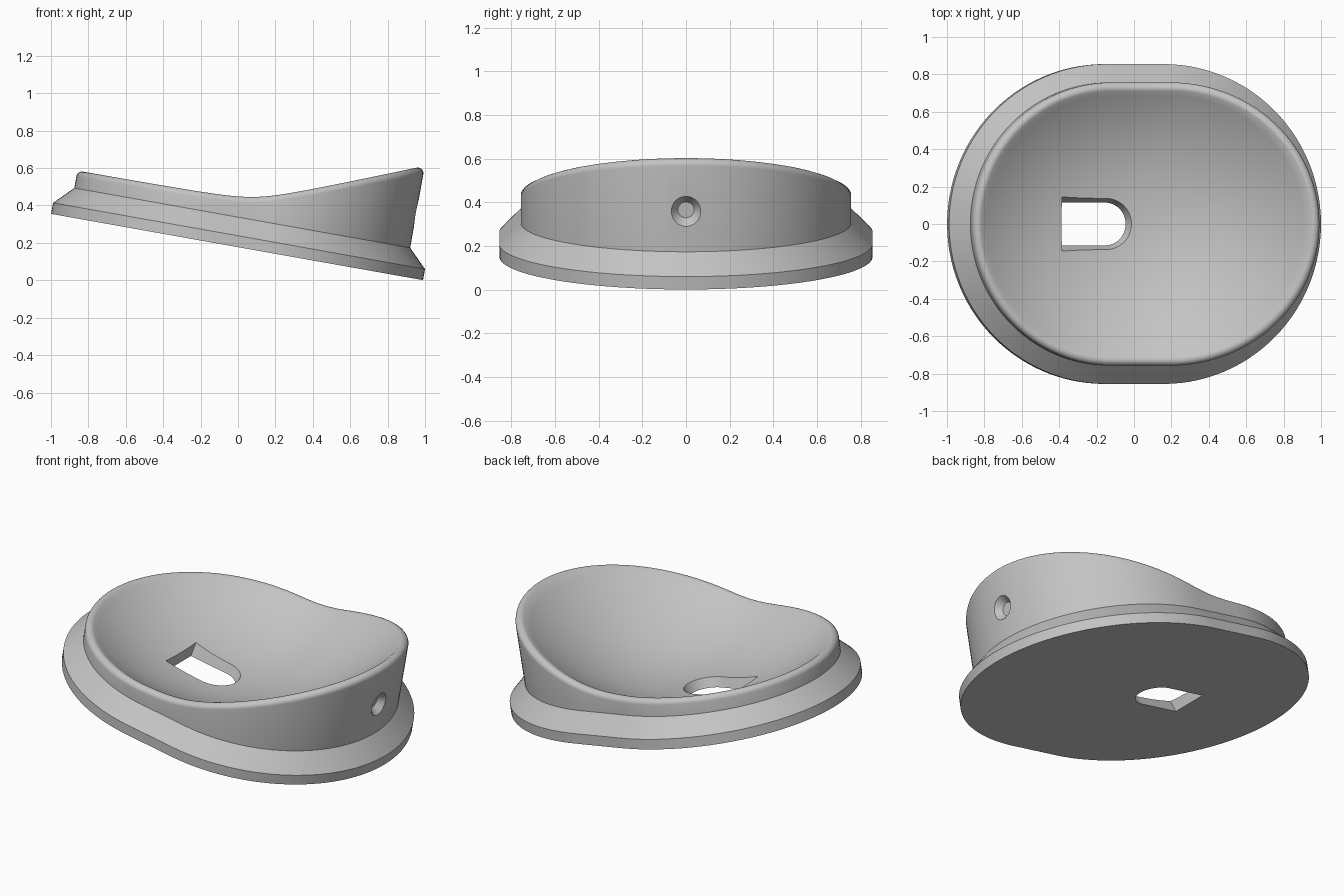
import bpy, bmesh
from math import sin, cos, pi, radians, sqrt
from mathutils import Matrix, Vector

cube = bpy.data.objects.get("Cube")
if cube:
    bpy.data.objects.remove(cube, do_unlink=True)

grey = bpy.data.materials.new("plain_grey")
grey.use_nodes = True
colour = (0.55, 0.55, 0.55, 1)
grey.diffuse_color = colour
grey.node_tree.nodes["Principled BSDF"].inputs["Base Color"].default_value = colour

# The whole part is modelled flat, then tilted onto its low end
TILT = Matrix.Translation((-0.005, 0, 0.178)) @ Matrix.Rotation(radians(10.1), 4, 'Y')
D = 0.155            # half distance between the two end arcs
WALL = 0.757         # wall arc radius
FLOOR = 0.05         # bowl floor height
CENTRE = Vector((-0.14, 0))


def stadium(r, arc=56, side=10):
    pts = []
    for sign in (1, -1):
        for i in range(arc + 1):
            a = pi * (i / arc - 0.5)
            pts.append(Vector((sign * (D + r * cos(a)), sign * r * sin(a))))
        for i in range(1, side):
            pts.append(Vector((sign * D * (1 - 2 * i / side), sign * r)))
    return pts


def loft(name, rings):
    bm = bmesh.new()
    loops = [[bm.verts.new(p) for p in ring] for ring in rings]
    n = len(loops[0])
    for a, b in zip(loops, loops[1:]):
        for i in range(n):
            j = (i + 1) % n
            bm.faces.new((a[i], a[j], b[j], b[i]))
    bm.faces.new(loops[0][::-1])
    bm.faces.new(loops[-1])
    bmesh.ops.recalc_face_normals(bm, faces=bm.faces)
    mesh = bpy.data.meshes.new(name)
    bm.to_mesh(mesh)
    bm.free()
    mesh.materials.append(grey)
    obj = bpy.data.objects.new(name, mesh)
    bpy.context.collection.objects.link(obj)
    obj.matrix_world = TILT
    return obj


def rim_height(u):
    # level over one half, then a soft bend into a straight rise
    t = u - 0.04
    return 0.25 + 0.385 * (t + sqrt(t * t + 0.0225)) / 2


# Flange, chamfer and wall
rings = [[(p.x, p.y, h) for p in stadium(r)]
         for r, h in ((0.855, 0), (0.855, 0.06), (WALL, 0.158))]
rim = [rim_height(p.x) for p in stadium(WALL)]

# Rounded rim
FILLET = 0.03
for k in range(9):
    a = radians(15 * k)
    outline = stadium(WALL - FILLET + FILLET * cos(a))
    rings.append([(p.x, p.y, h - FILLET + FILLET * sin(a))
                  for p, h in zip(outline, rim)])

# Bowl sinking to a nearly flat floor
edge = rings[-1]
STEPS = 28
for k in range(1, STEPS):
    s = 1 - k / STEPS
    ring = []
    for x, y, h in edge:
        p = CENTRE.lerp(Vector((x, y)), s)
        ring.append((p.x, p.y, FLOOR + (h - FLOOR) * s ** 2.3))
    rings.append(ring)
body = loft("tilted_bowl_body", rings)


# Slot cutter: square at one end, round at the other, flaring upwards
def slot_ring(h):
    r = 0.115 + 0.4 * h
    pts = [(-0.40, r, h), (-0.40, -r, h)]
    for i in range(25):
        a = pi * (i / 24 - 0.5)
        pts.append((-0.155 + r * cos(a), r * sin(a), h))
    return pts


slot = loft("slot_cutter", [slot_ring(-0.05), slot_ring(0.2)])


# Countersunk blind hole in the high end
def hole_ring(u, r):
    return [(u, r * cos(2 * pi * i / 40), 0.346 + r * sin(2 * pi * i / 40))
            for i in range(40)]


face = D + WALL
hole = loft("hole_cutter", [hole_ring(face + 0.04, 0.103),
                            hole_ring(face - 0.04, 0.037)])

bpy.context.view_layer.update()
bpy.ops.object.select_all(action='DESELECT')
body.select_set(True)
bpy.context.view_layer.objects.active = body
for cutter in (slot, hole):
    mod = body.modifiers.new(cutter.name, 'BOOLEAN')
    mod.operation = 'DIFFERENCE'
    mod.solver = 'EXACT'
    mod.object = cutter
    bpy.ops.object.modifier_apply(modifier=mod.name)
    bpy.data.objects.remove(cutter, do_unlink=True)
bpy.ops.object.shade_smooth_by_angle(angle=radians(35))
